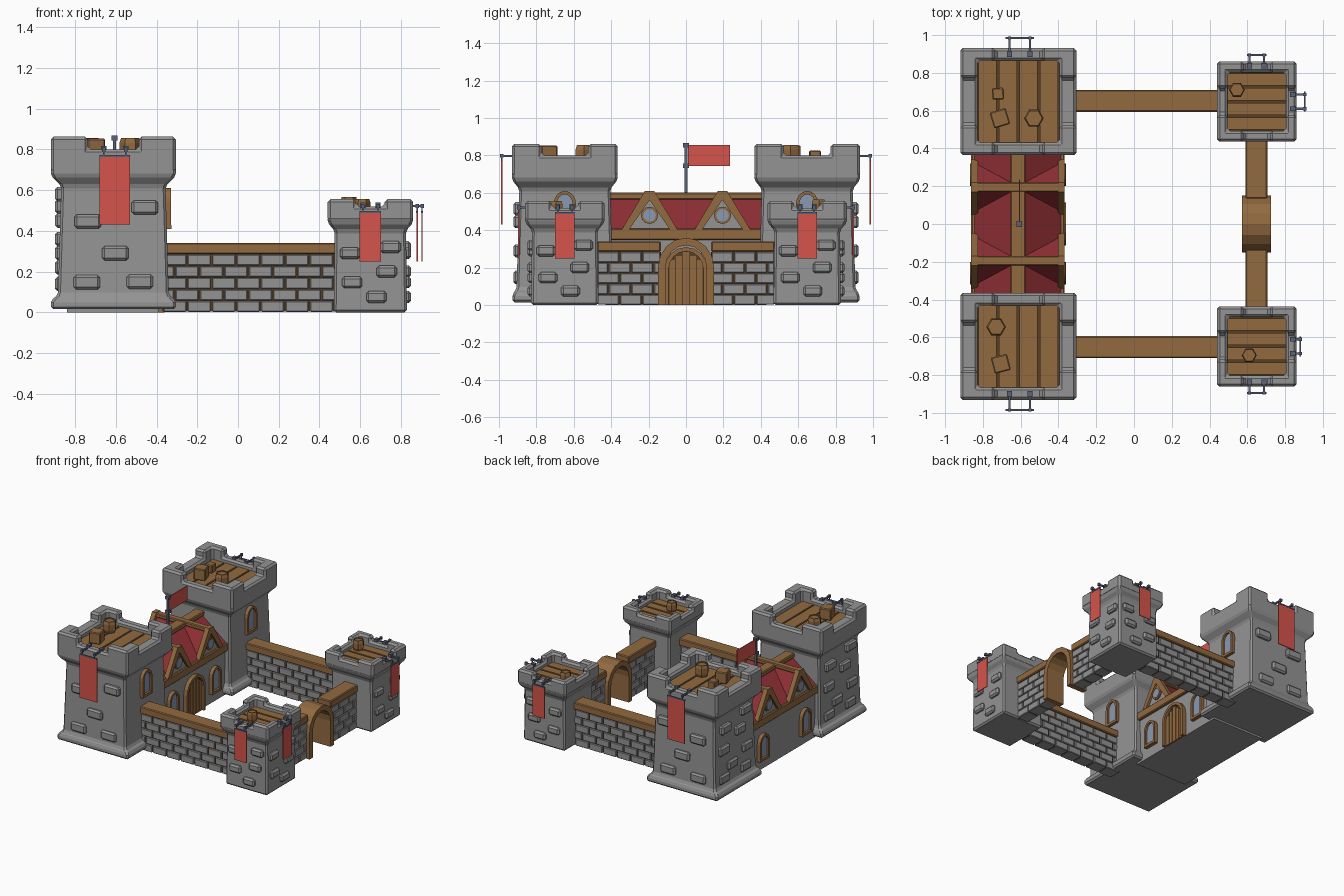
import bpy, bmesh, math
from mathutils import Matrix, Vector

if "Cube" in bpy.data.objects:
    bpy.data.objects.remove(bpy.data.objects["Cube"])


def mat(name, r, g, b):
    m = bpy.data.materials.new(name)
    lin = [((c / 255 + 0.055) / 1.055) ** 2.4 for c in (r, g, b)]
    m.diffuse_color = (*lin, 1)
    m.use_nodes = True
    m.node_tree.nodes["Principled BSDF"].inputs["Base Color"].default_value = m.diffuse_color
    return m


STONE = mat("stone grey", 148, 148, 148)
WOOD = mat("wood brown", 146, 106, 64)
DARK = mat("dark wood", 88, 62, 38)
RED = mat("banner red", 214, 84, 76)
ROOF = mat("roof dark red", 146, 48, 54)
GLASS = mat("window blue grey", 138, 152, 176)
METAL = mat("dark metal", 92, 98, 118)


def box(bm, c, s, rot=0):
    m = Matrix.Translation(c) @ Matrix.Rotation(rot, 4, 'Z') @ Matrix.Diagonal((*s, 1))
    bmesh.ops.create_cube(bm, size=1, matrix=m)


def prism(bm, pts, vec):
    f = bm.faces.new([bm.verts.new(p) for p in pts])
    r = bmesh.ops.extrude_face_region(bm, geom=[f], use_keep_orig=True)
    bmesh.ops.translate(bm, vec=vec, verts=[v for v in r["geom"] if isinstance(v, bmesh.types.BMVert)])


def loft(bm, rings):
    """Bridge a list of equal-length point rings, capped at both ends."""
    vs = [[bm.verts.new(p) for p in r] for r in rings]
    n = len(vs[0])
    for a, b in zip(vs, vs[1:]):
        for i in range(n):
            bm.faces.new((a[i], a[(i + 1) % n], b[(i + 1) % n], b[i]))
    bm.faces.new(vs[0][::-1])
    bm.faces.new(vs[-1])


def finish(name, bm, material, bevel=0):
    bmesh.ops.recalc_face_normals(bm, faces=bm.faces)
    me = bpy.data.meshes.new(name)
    bm.to_mesh(me)
    bm.free()
    me.materials.append(material)
    ob = bpy.data.objects.new(name, me)
    bpy.context.collection.objects.link(ob)
    if bevel:
        b = ob.modifiers.new("bevel", 'BEVEL')
        b.width, b.segments, b.limit_method = bevel, 1, 'ANGLE'
    return ob


def arch(w, z0, spring, rise, n=8):
    arc = [(w * math.cos(math.pi * i / n), spring + rise * math.sin(math.pi * i / n)) for i in range(n + 1)]
    return [(w, z0)] + arc + [(-w, z0)]


def arch_frame(name, x, y, w, z0, spring, rise, t, depth):
    bm = bmesh.new()
    o, i = arch(w, z0, spring, rise), arch(w - t, z0, spring, rise - t)
    for k in range(len(o) - 1):
        prism(bm, [(x, y + a, z) for a, z in (o[k], o[k + 1], i[k + 1], i[k])], (depth, 0, 0))
    bmesh.ops.remove_doubles(bm, verts=bm.verts, dist=1e-5)
    return finish(name, bm, WOOD)


def window(x, y, z0, s):
    arch_frame("window_frame", x, y, 0.06, z0, z0 + 0.13, 0.07, 0.018, s * 0.03)
    bm = bmesh.new()
    prism(bm, [(x, y + a, z) for a, z in arch(0.045, z0, z0 + 0.13, 0.055)], (s * 0.015, 0, 0))
    finish("window_pane", bm, GLASS)
    bm = bmesh.new()
    box(bm, (x + s * 0.014, y, z0 + 0.008), (0.034, 0.12, 0.02))
    finish("window_sill", bm, WOOD)


def tower(name, cx, cy, profile, H, h, g, zp, low, high, floor, along_y):
    # tapered body with flared crown
    bm = bmesh.new()
    loft(bm, [[(cx + a * hx, cy + b * hy, z) for a, b in ((-1, -1), (1, -1), (1, 1), (-1, 1))]
              for z, hx, hy in profile])
    finish(name + "_body", bm, STONE, 0.012)
    # parapet ring, raised corners
    bm = bmesh.new()
    xs, ys = [[-K, -h, -g, g, h, K] for K in H]
    V = [[bm.verts.new((cx + x, cy + y, zp)) for y in ys] for x in xs]
    tall = []
    for i in range(5):
        for j in range(5):
            if i in (0, 4) or j in (0, 4):
                f = bm.faces.new((V[i][j], V[i + 1][j], V[i + 1][j + 1], V[i][j + 1]))
                if i != 2 and j != 2:
                    tall.append(f.calc_center_median().xy)
    bmesh.ops.delete(bm, geom=[v for v in bm.verts if not v.link_faces], context='VERTS')

    def lift(faces, dz):
        r = bmesh.ops.extrude_face_region(bm, geom=faces)["geom"]
        bmesh.ops.translate(bm, vec=(0, 0, dz), verts=[e for e in r if isinstance(e, bmesh.types.BMVert)])
        bmesh.ops.delete(bm, geom=[f for f in faces if f.is_valid], context='FACES_ONLY')
        return [e for e in r if isinstance(e, bmesh.types.BMFace)]
    top = lift(list(bm.faces), low - zp)
    lift([f for f in top if any((f.calc_center_median().xy - t).length < 1e-4 for t in tall)], high - low)
    finish(name + "_parapet", bm, STONE, 0.014)
    # plank floor
    bm = bmesh.new()
    box(bm, (cx, cy, floor - 0.02), (2 * h, 2 * h, 0.02))
    finish(name + "_floor_base", bm, DARK)
    bm = bmesh.new()
    p = 2 * h / 4
    for k in range(4):
        o = -h + p * (k + 0.5)
        if along_y:
            box(bm, (cx + o, cy, floor - 0.01), (p - 0.013, 2 * h, 0.02))
        else:
            box(bm, (cx, cy + o, floor - 0.01), (2 * h, p - 0.013, 0.02))
    finish(name + "_planks", bm, WOOD)


def bricks(name, cx, cy, d, half, spots, size):
    bm = bmesh.new()
    for u, z in spots:
        if d[0]:
            box(bm, (cx + d[0] * half, cy + u, z), (0.05, *size))
        else:
            box(bm, (cx + u, cy + d[1] * half, z), (size[0], 0.05, size[1]))
    finish(name, bm, STONE, 0.012)


def banner(c, d, wall, out, w, ztop, zbot):
    """Cloth hung from two arms; d is the outward direction, wall/out are distances along it."""
    def b(bm, u, o, z, su, so, sz):
        if d[0]:
            box(bm, (c[0] + d[0] * o, c[1] + u, z), (so, su, sz))
        else:
            box(bm, (c[0] + u, c[1] + d[1] * o, z), (su, so, sz))
    bm = bmesh.new()
    b(bm, 0, out, (ztop + zbot) / 2, w, 0.006, ztop - zbot)
    finish("banner_cloth", bm, RED)
    bm = bmesh.new()
    za = ztop + 0.03
    for s in (-1, 1):
        u = s * w * 0.36
        b(bm, u, wall, za, 0.026, 0.03, 0.036)
        b(bm, u, (wall + out) / 2, za, 0.011, out - wall, 0.011)
        b(bm, u, out, za, 0.017, 0.017, 0.02)
        b(bm, u, out, za - 0.02, 0.006, 0.006, 0.04)
    b(bm, 0, out, ztop, w, 0.01, 0.01)
    finish("banner_arms", bm, METAL)


def barrel(x, y, z, r, h):
    bm = bmesh.new()
    prof = [(0, .82), (.25, 1), (.75, 1), (1, .85), (1, .68), (.92, .68)]
    loft(bm, [[(x + r * k * math.cos(math.tau * i / 6), y + r * k * math.sin(math.tau * i / 6), z + h * t)
               for i in range(6)] for t, k in prof])
    finish("barrel", bm, WOOD)


def crate(x, y, z, s, rot):
    bm = bmesh.new()
    box(bm, (x, y, z + s / 2), (s, s, s), rot)
    finish("crate", bm, WOOD, 0.006)


def brick_wall(name, cx, cy, length, along_x):
    T = 0.1
    def b(bm, u, z, su, sz, t):
        c, s = ((cx + u, cy, z), (su, t, sz)) if along_x else ((cx, cy + u, z), (t, su, sz))
        box(bm, c, s)
    bm = bmesh.new()
    b(bm, 0, 0.145, length, 0.28, T - 0.02)
    finish(name + "_core", bm, DARK)
    bm = bmesh.new()
    for r in range(5):
        u = -length / 2 - (0.06 if r % 2 else 0)
        while u < length / 2 - 0.01:
            a, e = max(u, -length / 2), min(u + 0.12, length / 2)
            b(bm, (a + e) / 2, 0.057 * r + 0.0285, e - a - 0.008, 0.053, T)
            u += 0.12
    finish(name + "_bricks", bm, STONE, 0.004)
    bm = bmesh.new()
    b(bm, 0, 0.313, length, 0.056, 0.116)
    finish(name + "_cap", bm, WOOD, 0.006)


BX, SX, TY = -0.612, 0.65, 0.648
big = [(0.015, .307, .28), (0.06, .307, .28), (0.085, .272, .258), (0.62, .256, .243), (0.67, .307, .283), (0.71, .307, .283)]
small = [(0, .18, .18), (0.4, .175, .175), (0.44, .21, .212), (0.47, .21, .212)]
front_big = [(.155, .515), (-.125, .446), (.01, .29), (-.13, .147), (.13, .15)]
side_big = [(-.13, .58), (.12, .52), (-.06, .45), (.14, .36), (-.14, .29), (.04, .22), (-.12, .14), (.14, .14)]
spots_small = [(.08, .2), (-.1, .29), (-.09, .147), (.03, .075), (.1, .32)]

for s in (-1, 1):
    y = s * TY
    # corner towers
    tower("large_tower", BX, y, big, (.307, .283), .217, .125, .69, .80, .862, .765, True)
    bricks("large_tower_outer_bricks", BX, y, (0, s), .25, front_big, (.13, .07))
    bricks("large_tower_back_bricks", BX, y, (-1, 0), .262, side_big, (.12, .07))
    window(-0.358, y, 0.41, 1)
    banner((-0.605, y), (0, s), .25, .337, .15, .768, .43)
    tower("small_tower", SX, y, small, (.21, .212), .155, .07, .46, .52, .556, .487, False)
    bricks("small_tower_outer_bricks", SX, y, (0, s), .175, spots_small, (.1, .058))
    bricks("small_tower_front_bricks", SX, y, (1, 0), .175, spots_small, (.1, .058))
    banner((SX, y), (0, s), .19, .246, .105, .492, .25)
    banner((SX, y), (1, 0), .19, .23 if s < 0 else .254, .105, .492, .25)
    # curtain walls
    brick_wall("side_wall", 0.055, s * 0.652, 0.85, True)
    brick_wall("gate_wall", SX - 0.002, s * 0.305, 0.34, False)
    # keep windows
    for sx, x in ((1, -0.392), (-1, -0.838)):
        window(x, s * 0.26, 0.08, sx)

# gateway and keep door
arch_frame("gate_arch", 0.572, 0, 0.15, 0, 0.2, 0.16, 0.04, 0.152)
arch_frame("door_frame", -0.395, 0, 0.115, 0, 0.19, 0.12, 0.022, 0.035)
bm = bmesh.new()
prism(bm, [(-0.395, a, z) for a, z in arch(0.1, 0, 0.19, 0.105)], (0.012, 0, 0))
finish("door_back", bm, DARK)
bm = bmesh.new()
for k in range(-2, 3):
    box(bm, (-0.382, k * 0.037, 0.1325 - abs(k) * 0.011 + 0.01), (0.012, 0.031, 0.285 - abs(k) * 0.022))
finish("door_planks", bm, WOOD)

# keep
KX = -0.615
bm = bmesh.new()
box(bm, (KX, 0, 0.19), (0.45, 0.86, 0.38))
finish("keep_walls", bm, STONE)
bm = bmesh.new()
for s in (-1, 1):
    box(bm, (KX + s * 0.222, 0, 0.378), (0.05, 0.84, 0.062))
finish("eave_beams", bm, WOOD, 0.006)
bm = bmesh.new()
prism(bm, [(KX - .235, -.43, .405), (KX + .235, -.43, .405), (KX, -.43, .585)], (0, .86, 0))
finish("main_roof", bm, ROOF)
bm = bmesh.new()
box(bm, (KX, 0, 0.583), (0.08, 0.86, 0.036))
finish("ridge_beam", bm, WOOD, 0.006)

# dormers
for y in (-0.195, 0.195):
    bm = bmesh.new()
    prism(bm, [(KX - .222, y - .135, .40), (KX - .222, y + .135, .40), (KX - .222, y, .592)], (.444, 0, 0))
    finish("dormer_roof", bm, ROOF)
    bm = bmesh.new()
    box(bm, (KX, y, .59), (.48, .05, .032))
    finish("dormer_ridge", bm, WOOD, 0.006)
    for s in (-1, 1):
        x = KX + s * 0.222
        bm = bmesh.new()
        prism(bm, [(x, y - .125, .405), (x, y + .125, .405), (x, y, .585)], (s * .008, 0, 0))
        finish("dormer_gable", bm, STONE)
        bm = bmesh.new()
        for t in (-1, 1):
            prism(bm, [(x - s * .01, y + t * a, z) for a, z in
                       ((.148, .405), (.025, .61), (0, .61), (0, .562), (.108, .405))], (s * .036, 0, 0))
        finish("dormer_rafters", bm, WOOD)
        for nm, r, d, m in (("round_window_frame", .046, .018, WOOD), ("round_window_pane", .034, .022, GLASS)):
            bm = bmesh.new()
            prism(bm, [(x, y + r * math.cos(math.tau * i / 12), .48 + r * math.sin(math.tau * i / 12))
                       for i in range(12)], (s * d, 0, 0))
            finish(nm, bm, m)

# flag
bm = bmesh.new()
box(bm, (-0.607, 0, 0.72), (0.016, 0.016, 0.28))
for z in (0.745, 0.855):
    box(bm, (-0.607, 0, z), (0.03, 0.03, 0.024))
finish("flag_pole", bm, METAL)
bm = bmesh.new()
box(bm, (-0.607, 0.123, 0.8), (0.006, 0.225, 0.112))
finish("flag_cloth", bm, RED)

# stores on the tower tops
barrel(-0.73, -0.545, 0.765, 0.052, 0.09)
barrel(-0.53, 0.56, 0.765, 0.052, 0.09)
crate(-0.705, -0.74, 0.765, 0.088, 0.25)
crate(-0.71, 0.56, 0.765, 0.088, 0.3)
crate(-0.72, 0.69, 0.765, 0.062, 0.03)
barrel(0.545, 0.71, 0.487, 0.042, 0.078)
barrel(0.61, -0.695, 0.487, 0.04, 0.07)
